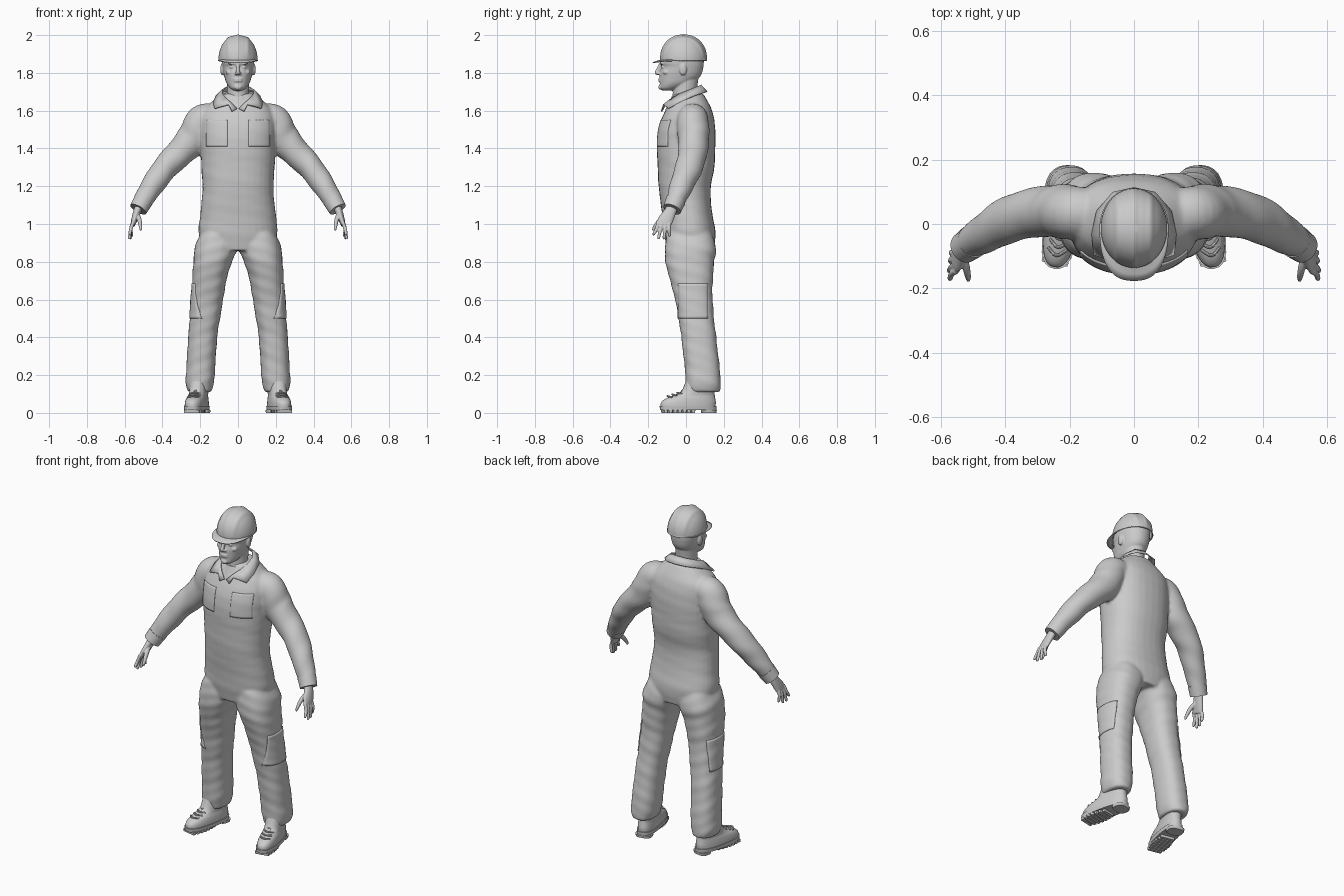
import bpy, bmesh, math
from mathutils import Vector, Matrix

cube = bpy.data.objects.get("Cube")
if cube:
    bpy.data.objects.remove(cube)

grey = bpy.data.materials.new("plain_grey")
grey.use_nodes = True
grey.diffuse_color = (0.6, 0.6, 0.6, 1)
grey.node_tree.nodes["Principled BSDF"].inputs["Base Color"].default_value = (0.6, 0.6, 0.6, 1)


def spline(pts, steps=5):
    """Catmull-Rom interpolation of equal-length tuples."""
    p = [pts[0]] + list(pts) + [pts[-1]]
    out = []
    for i in range(1, len(p) - 2):
        for k in range(steps):
            t = k / steps
            out.append([0.5 * (2 * b + (c - a) * t + (2 * a - 5 * b + 4 * c - d) * t * t
                               + (3 * b - a - 3 * c + d) * t ** 3)
                        for a, b, c, d in zip(p[i - 1], p[i], p[i + 1], p[i + 2])])
    return out + [list(pts[-1])]


def skin(bm, rings):
    """Join rings of points with quads and cap both ends."""
    rows = [[bm.verts.new(v) for v in ring] for ring in rings]
    n = len(rows[0])
    for a, b in zip(rows, rows[1:]):
        for i in range(n):
            bm.faces.new((a[i], a[(i + 1) % n], b[(i + 1) % n], b[i]))
    bm.faces.new(rows[0])
    bm.faces.new(rows[-1])


def oval(n, power=2.0):
    for i in range(n):
        a = math.tau * i / n
        c, s = math.cos(a), math.sin(a)
        yield (math.copysign(abs(c) ** (2 / power), c),
               math.copysign(abs(s) ** (2 / power), s), a)


def loft(bm, rows, side=1, power=2.3, fold=0.0, steps=5, xform=None):
    """Stack horizontal ovals given as (z, x_min, x_max, y_front, y_back)."""
    rings = []
    for z, x0, x1, y0, y1 in spline(rows, steps):
        ring = []
        for c, s, a in oval(32, power):
            w = 1 + fold * math.sin(z * 65 + 2 * a) * math.sin(z * 23 + a)
            v = Vector(((x0 + x1) / 2 + (x1 - x0) / 2 * c * w,
                        (y0 + y1) / 2 + (y1 - y0) / 2 * s * w, z))
            v = xform @ v if xform else v
            ring.append((v.x * side, v.y, v.z))
        rings.append(ring)
    skin(bm, rings)


def tube(bm, pts, side=1, fold=0.0, n=20, steps=4):
    """Sweep ovals along (x, y, z, radius_along_y, radius_across)."""
    path = spline(pts, steps)
    rings = []
    for i, (x, y, z, ra, rb) in enumerate(path):
        d = Vector(path[min(i + 1, len(path) - 1)][:3]) - Vector(path[max(i - 1, 0)][:3])
        d.normalize()
        u = (Vector((0, 1, 0)) - d * d.y).normalized()
        v = d.cross(u)
        ring = []
        for c, s, a in oval(n):
            w = 1 + fold * math.sin(z * 60 + 2 * a)
            q = Vector((x, y, z)) + u * c * ra * w + v * s * rb * w
            ring.append((q.x * side, q.y, q.z))
        rings.append(ring)
    skin(bm, rings)


def ball(bm, at, size):
    bmesh.ops.create_uvsphere(bm, u_segments=16, v_segments=10, radius=1,
                              matrix=Matrix.Translation(at) @ Matrix.Diagonal((*size, 1)))


def finish(name, bm, voxel=0, relax=0, thick=0, angle=40):
    bmesh.ops.recalc_face_normals(bm, faces=bm.faces)
    mesh = bpy.data.meshes.new(name)
    bm.to_mesh(mesh)
    bm.free()
    ob = bpy.data.objects.new(name, mesh)
    bpy.context.collection.objects.link(ob)
    mesh.materials.append(grey)
    bpy.ops.object.select_all(action='DESELECT')
    ob.select_set(True)
    bpy.context.view_layer.objects.active = ob
    bpy.ops.object.shade_smooth_by_angle(angle=math.radians(angle))
    if voxel:
        m = ob.modifiers.new("blend", 'REMESH')
        m.mode, m.voxel_size, m.use_smooth_shade = 'VOXEL', voxel, True
        m = ob.modifiers.new("relax", 'SMOOTH')
        m.iterations, m.factor = relax, 0.5
    if thick:
        m = ob.modifiers.new("cloth", 'SOLIDIFY')
        m.thickness, m.offset = thick, 0
    return ob


# Coveralls: torso, sleeves and trouser legs blended into one skin
bm = bmesh.new()
torso = [(0.86, 0.17, -0.10, 0.145), (0.95, 0.208, -0.116, 0.157), (1.05, 0.2, -0.126, 0.14),
         (1.18, 0.188, -0.143, 0.13), (1.3, 0.194, -0.15, 0.15), (1.45, 0.2, -0.154, 0.156),
         (1.54, 0.2, -0.136, 0.152), (1.6, 0.185, -0.11, 0.138), (1.65, 0.135, -0.085, 0.115),
         (1.69, 0.088, -0.062, 0.092)]
loft(bm, [(z, -w, w, f, b) for z, w, f, b in torso], fold=0.008)
leg = [(0.95, 0.01, 0.2, -0.1, 0.14), (0.87, 0.006, 0.23, -0.112, 0.158),
       (0.8, 0.032, 0.236, -0.108, 0.15), (0.7, 0.062, 0.242, -0.085, 0.142),
       (0.62, 0.075, 0.246, -0.062, 0.14), (0.5, 0.095, 0.255, -0.04, 0.148),
       (0.4, 0.11, 0.264, -0.025, 0.16), (0.25, 0.12, 0.273, -0.008, 0.177),
       (0.16, 0.127, 0.277, 0.0, 0.184), (0.11, 0.142, 0.264, 0.008, 0.178)]
sleeve = [(0.12, 0.03, 1.555, 0.08, 0.075), (0.188, 0.035, 1.545, 0.085, 0.086),
          (0.238, 0.04, 1.452, 0.083, 0.088), (0.305, 0.036, 1.38, 0.077, 0.076),
          (0.385, 0.015, 1.298, 0.073, 0.067), (0.455, -0.025, 1.2, 0.062, 0.06),
          (0.505, -0.056, 1.12, 0.05, 0.05), (0.526, -0.073, 1.082, 0.046, 0.046)]
for side in (1, -1):
    loft(bm, leg, side, 2.4, 0.022, steps=8)
    tube(bm, sleeve, side, 0.022, 28, 8)
coverall = finish("coveralls", bm, 0.009, 3)


# Patches that hug the cloth: chest pockets and knee patches
def patch(name, u, v, make, axis, positive):
    bm = bmesh.new()
    grid = [[bm.verts.new(make(u[0] + (u[1] - u[0]) * i / 14, v[0] + (v[1] - v[0]) * j / 14))
             for i in range(15)] for j in range(15)]
    for a, b in zip(grid, grid[1:]):
        for i in range(14):
            bm.faces.new((a[i], a[i + 1], b[i + 1], b[i]))
    ob = finish(name, bm)
    m = ob.modifiers.new("hug", 'SHRINKWRAP')
    m.target, m.wrap_method = coverall, 'PROJECT'
    m.use_project_x, m.use_project_y = axis == 'x', axis == 'y'
    m.use_positive_direction, m.use_negative_direction = positive, not positive
    m = ob.modifiers.new("cloth", 'SOLIDIFY')
    m.thickness, m.offset = 0.009, 0


for side, word in ((1, "left"), (-1, "right")):
    patch(word + "_chest_pocket", (0.055 * side, 0.165 * side), (1.41, 1.55),
          lambda p, q: (p, -0.4, q), 'y', True)
    patch(word + "_knee_patch", (-0.04, 0.115), (0.5, 0.685),
          lambda p, q: (0.5 * side, p, q), 'x', side < 0)

# Sleeve cuffs
for side, word in ((1, "left"), (-1, "right")):
    bm = bmesh.new()
    tube(bm, [(0.501, -0.054, 1.125, 0.053, 0.052), (0.528, -0.074, 1.078, 0.049, 0.048)], side, n=28)
    finish(word + "_cuff", bm)

# Collar and lapels, as a folded strip from the nape to the front
inner = [(0, 0.078, 1.735), (0.05, 0.068, 1.73), (0.08, 0.025, 1.712), (0.082, -0.03, 1.69),
         (0.062, -0.075, 1.665), (0.04, -0.1, 1.645), (0.006, -0.121, 1.61)]
outer = [(0, 0.112, 1.7), (0.065, 0.098, 1.696), (0.115, 0.04, 1.678), (0.13, -0.03, 1.645),
         (0.124, -0.095, 1.612), (0.05, -0.118, 1.632), (0.032, -0.13, 1.596)]
bm = bmesh.new()
for side in (1, -1):
    a, b = ([bm.verts.new((x * side, y, z)) for x, y, z in edge] for edge in (inner, outer))
    for i in range(len(a) - 1):
        bm.faces.new((a[i], a[i + 1], b[i + 1], b[i]))
bmesh.ops.remove_doubles(bm, verts=bm.verts, dist=0.0005)
finish("collar", bm, thick=0.007)

bm = bmesh.new()
loft(bm, [(1.6, -0.075, 0.075, -0.112, 0.06), (1.64, -0.07, 0.07, -0.092, 0.065),
          (1.675, -0.066, 0.066, -0.076, 0.068)])
finish("undershirt", bm)

# Head: neck, skull and features blended together
bm = bmesh.new()
loft(bm, [(1.62, -0.062, 0.062, -0.075, 0.065), (1.7, -0.058, 0.058, -0.07, 0.058),
          (1.8, -0.06, 0.06, -0.07, 0.07)], power=2)
skull = [(1.706, 0.022, -0.125, -0.075), (1.72, 0.043, -0.138, -0.03), (1.745, 0.061, -0.139, 0.03),
         (1.775, 0.071, -0.14, 0.07), (1.8, 0.077, -0.139, 0.085), (1.832, 0.082, -0.131, 0.092),
         (1.852, 0.085, -0.138, 0.094), (1.88, 0.085, -0.132, 0.093), (1.93, 0.07, -0.1, 0.07)]
loft(bm, [(z, -w, w, f, b) for z, w, f, b in skull], power=2.2)
tube(bm, [(0, -0.134, 1.85, 0.008, 0.009), (0, -0.146, 1.82, 0.01, 0.009),
          (0, -0.154, 1.803, 0.012, 0.011), (0, -0.146, 1.793, 0.008, 0.01)])
ball(bm, (0, -0.136, 1.724), (0.02, 0.01, 0.014))
for z in (1.767, 1.757):
    ball(bm, (0, -0.137, z), (0.024, 0.009, 0.0045))
for side in (1, -1):
    ball(bm, (0.011 * side, -0.143, 1.796), (0.008, 0.011, 0.007))
    ball(bm, (0.031 * side, -0.121, 1.831), (0.014, 0.011, 0.009))
    ball(bm, (0.032 * side, -0.128, 1.849), (0.021, 0.01, 0.006))
    ball(bm, (0.046 * side, -0.105, 1.803), (0.02, 0.018, 0.014))
    ball(bm, (0.084 * side, -0.016, 1.818), (0.01, 0.02, 0.031))
finish("head", bm, 0.004, 2)

# Hard hat: ribbed dome running out into a rim and front peak
bm = bmesh.new()
rows = []
for k in range(1, 25):
    t = k / 24 * math.pi / 2
    row = []
    for c, s, a in oval(96):
        x, y = 0.101 * c * math.sin(t) ** 0.9, 0.121 * s * math.sin(t) ** 0.9
        rib = sum(math.exp(-((x - r) / 0.009) ** 2) for r in (-0.05, 0, 0.05))
        g = 1 + 0.03 * rib * min(1, 2.5 * math.cos(t))
        row.append((x * g, -0.013 + y * g, 1.868 + 0.129 * math.cos(t) * g))
    rows.append(row)
for reach in (0.5, 1):
    row = []
    for c, s, a in oval(96):
        front = max(0, -s)
        x = math.copysign(abs(c) ** (0.8 if s < 0 else 1), c) * 0.106
        y = (-0.163 * front ** 0.8) if s < 0 else 0.123 * s
        row.append((0.101 * c * (1 - reach) + x * reach,
                    -0.013 + 0.121 * s * (1 - reach) + y * reach,
                    1.868 - reach * (0.003 + 0.011 * front ** 2)))
    rows.append(row)
grid = [[bm.verts.new(v) for v in row] for row in rows]
for a, b in zip(grid, grid[1:]):
    for i in range(96):
        bm.faces.new((a[i], a[(i + 1) % 96], b[(i + 1) % 96], b[i]))
bm.faces.new(grid[0])
finish("hard_hat", bm, thick=0.005, angle=45)

# Hands: palm, four fingers and thumb
tips = [(-0.146, 0.572, -0.17, 0.94), (-0.127, 0.574, -0.145, 0.92),
        (-0.108, 0.57, -0.116, 0.919), (-0.09, 0.562, -0.088, 0.932)]
for side, word in ((1, "left"), (-1, "right")):
    bm = bmesh.new()
    tube(bm, [(0.52, -0.066, 1.105, 0.028, 0.022), (0.536, -0.086, 1.06, 0.033, 0.02),
              (0.55, -0.11, 1.018, 0.04, 0.016), (0.557, -0.118, 0.994, 0.036, 0.012)], side)
    for y0, x, y, z in tips:
        tube(bm, [(0.553, y0, 1.015, 0.01, 0.01), (0.567, y0 * 0.6 + y * 0.4, 0.975, 0.0095, 0.0095),
                  (x, y, z + 0.008, 0.008, 0.008), (x, y, z, 0.004, 0.004)], side, n=12)
    tube(bm, [(0.536, -0.09, 1.055, 0.014, 0.014), (0.522, -0.135, 1.022, 0.013, 0.012),
              (0.516, -0.165, 0.985, 0.01, 0.009), (0.515, -0.175, 0.965, 0.006, 0.005)], side, n=12)
    finish(word + "_hand", bm, 0.0035, 2)

# Boots: turned-out uppers, welt, lugs, heel and laces
turn = Matrix.Translation((0.212, 0.04, 0)) @ Matrix.Rotation(math.radians(12), 4, 'Z')
upper = [(0.03, 0.054, -0.178, 0.118), (0.055, 0.053, -0.175, 0.12), (0.076, 0.05, -0.15, 0.117),
         (0.094, 0.046, -0.105, 0.114), (0.115, 0.047, -0.065, 0.113), (0.17, 0.048, -0.04, 0.112)]
for side, word in ((1, "left"), (-1, "right")):
    bm = bmesh.new()
    loft(bm, [(z, -w, w, f, b) for z, w, f, b in upper], side, 2.4, xform=turn)
    finish(word + "_boot", bm)
    bm = bmesh.new()
    loft(bm, [(0.014, -0.055, 0.055, -0.18, 0.122), (0.036, -0.057, 0.057, -0.183, 0.124)],
         side, 2.6, steps=1, xform=turn)
    loft(bm, [(0, -0.046, 0.046, 0.045, 0.12), (0.016, -0.049, 0.049, 0.042, 0.123)],
         side, 3, steps=1, xform=turn)
    for i in range(7):
        y = -0.158 + i * 0.025
        w = 0.038 + 0.014 * math.sin(math.pi * (i + 0.6) / 7)
        loft(bm, [(0, -w, w, y - 0.009, y + 0.009), (0.016, -w, w, y - 0.011, y + 0.011)],
             side, 8, steps=1, xform=turn)
    finish(word + "_sole", bm)
    bm = bmesh.new()
    for i in range(4):
        y, z = -0.137 + i * 0.026, 0.083 + i * 0.009
        lace = [(-0.03, y + 0.022, z), (0, y - 0.004, z + 0.006), (0.03, y + 0.016, z)]
        tube(bm, [(*(turn @ Vector(p)), 0.005, 0.005) for p in lace], side, n=8)
    finish(word + "_laces", bm)
